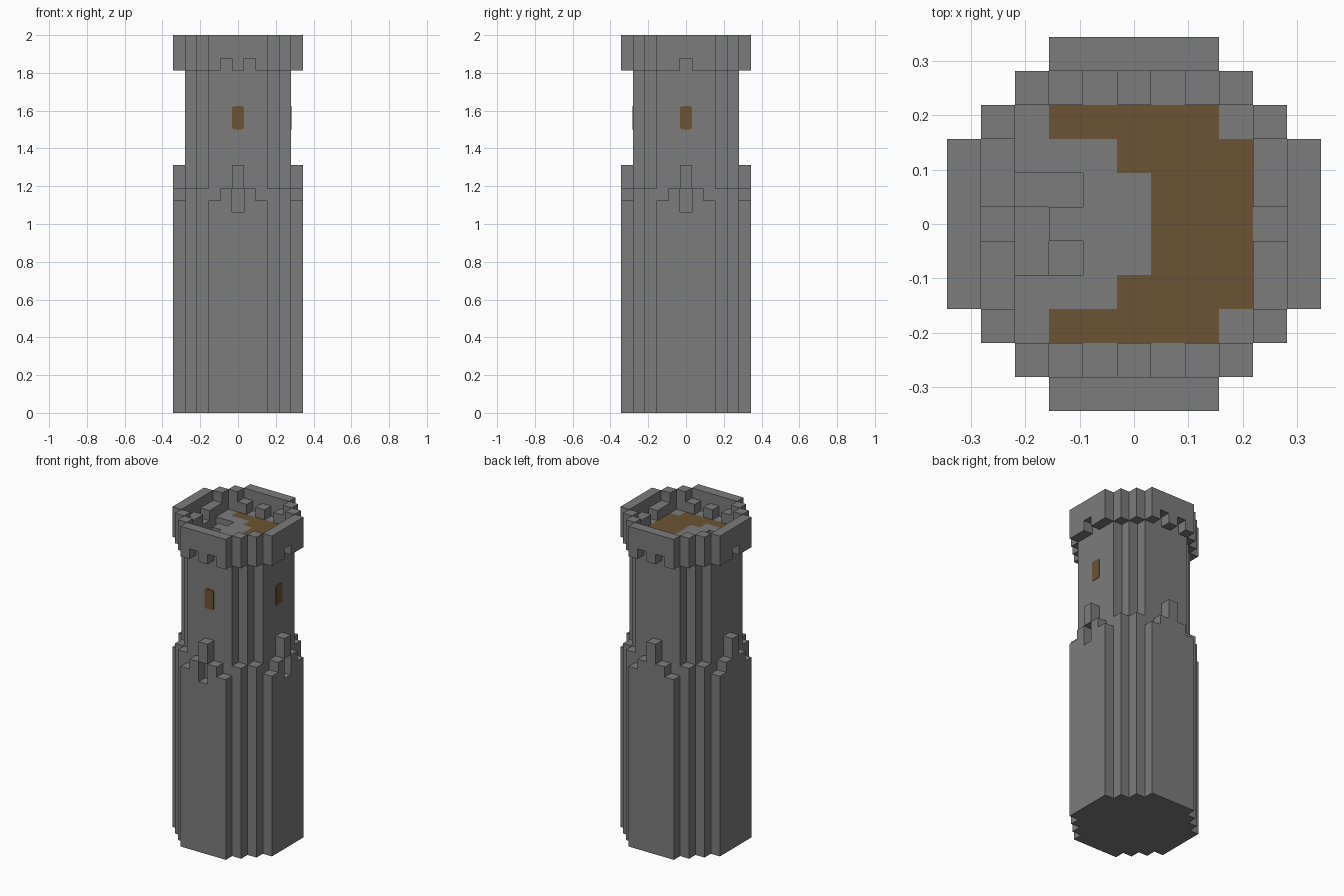
import bpy, bmesh
from mathutils import Vector

U = 2 / 32  # edge of one building block

old = bpy.data.objects.get("Cube")
if old:
    bpy.data.objects.remove(old, do_unlink=True)


def make_material(name, rgb):
    mat = bpy.data.materials.new(name)
    mat.use_nodes = True
    color = (*rgb, 1)
    mat.diffuse_color = color
    mat.node_tree.nodes["Principled BSDF"].inputs["Base Color"].default_value = color
    return mat


STONE = make_material("grey stone", (0.2, 0.2, 0.2))
WOOD = make_material("brown wood", (0.147, 0.087, 0.033))


def add_object(name, bm):
    mesh = bpy.data.meshes.new(name)
    bm.to_mesh(mesh)
    bm.free()
    mesh.materials.append(STONE)
    mesh.materials.append(WOOD)
    obj = bpy.data.objects.new(name, mesh)
    bpy.context.collection.objects.link(obj)
    return obj


def footprint(r):
    """Round stepped plan: half width r blocks, cut in steps at the corners."""
    span = range(-r, r + 1)
    return {(i, j) for i in span for j in span
            if max(abs(i), abs(j)) <= 2 or abs(i) + abs(j) <= r + 2}


def column(plan, low, high):
    return {(i, j, k) for i, j in plan for k in range(low, high)}


wide, narrow = footprint(5), footprint(4)
ring = wide - narrow

# Lower wall with a broken, stepped top
lower = column(wide, 0, 17)
for i, j in ring:
    side = min(abs(i), abs(j))
    on_flat = max(abs(i), abs(j)) == 5
    height = {0: 21, 1: 19, 2: 18}[side] if on_flat else 19
    lower |= column({(i, j)}, 17, height)
for i, j in ((0, -5), (5, 0)):      # gaps below the raised blocks
    lower -= column({(i, j)}, 17, 19)

# Shaft, with a stairwell winding down from the platform
shaft = column(narrow, 17, 30)
stairs = {(-3, 1): 29, (-2, 1): 29, (-3, 0): 28, (-3, -1): 28, (-2, -1): 27}
for cell, top in stairs.items():
    shaft -= column({cell}, top, 30)

# Parapet with drain notches, and the firing step behind it
parapet = column(ring, 29, 32)
for s in (-5, 5):
    parapet -= column({(-1, s), (1, s), (s, 0)}, 29, 30)
step = set()
for s in (-4, 4):
    step |= column({(-2, s), (0, s), (2, s)}, 30, 31)
    step |= column({(s, j) for j in (-2, -1, 1, 2)}, 30, 31)

solid = lower | shaft | parapet | step


def is_wood(cell, axis, sign):
    """Planked part of the platform floor."""
    i, j, k = cell
    if (axis, sign, k) != (2, 1, 29) or max(abs(i), abs(j)) > 3:
        return False
    if abs(i) == 3 and abs(j) == 3:
        return False
    paved = (abs(j) <= 2 and i <= -1) or (abs(j) <= 1 and i <= 0)
    return not paved


def build_blocks(name, cells):
    """Skin a set of blocks, leaving out faces against other blocks."""
    bm = bmesh.new()
    for cell in sorted(cells):
        centre = Vector((cell[0], cell[1], cell[2] + 0.5))
        for axis in range(3):
            for sign in (-1, 1):
                near = list(cell)
                near[axis] += sign
                if tuple(near) in solid:
                    continue
                n, a, b = Vector(), Vector(), Vector()
                n[axis] = sign / 2
                a[(axis + 1) % 3] = 0.5
                b[(axis + 2) % 3] = sign / 2
                corners = (n - a - b, n + a - b, n + a + b, n - a + b)
                face = bm.faces.new([bm.verts.new((centre + c) * U) for c in corners])
                face.material_index = int(is_wood(cell, axis, sign))
    bmesh.ops.remove_doubles(bm, verts=bm.verts, dist=0.001)
    bmesh.ops.dissolve_limit(bm, angle_limit=0.02, verts=bm.verts, edges=bm.edges,
                             delimit={'MATERIAL'})
    return add_object(name, bm)


build_blocks("lower_wall", lower)
build_blocks("tower_shaft", shaft)
build_blocks("parapet", parapet)
build_blocks("firing_step", step)


# Shuttered windows on the front and one side
def build_window(name, turn):
    w, h, c, t = 0.5 * U, U, 0.008, 0.003
    outline = [(w, c - h), (w, h - c), (w - c, h), (c - w, h),
               (-w, h - c), (-w, c - h), (c - w, -h), (w - c, -h)]
    bm = bmesh.new()
    face = bm.faces.new([bm.verts.new((x, 0, z)) for x, z in outline])
    grown = bmesh.ops.extrude_face_region(bm, geom=[face])["geom"]
    moved = [v for v in grown if isinstance(v, bmesh.types.BMVert)]
    bmesh.ops.translate(bm, verts=moved, vec=(0, -t, 0))
    bmesh.ops.recalc_face_normals(bm, faces=bm.faces)
    for f in bm.faces:
        f.material_index = 1
    obj = add_object(name, bm)
    obj.rotation_euler.z = turn
    obj.location = (4.5 * U, 0, 25 * U) if turn else (0, -4.5 * U, 25 * U)


build_window("front_window", 0)
build_window("side_window", 1.5707963)
